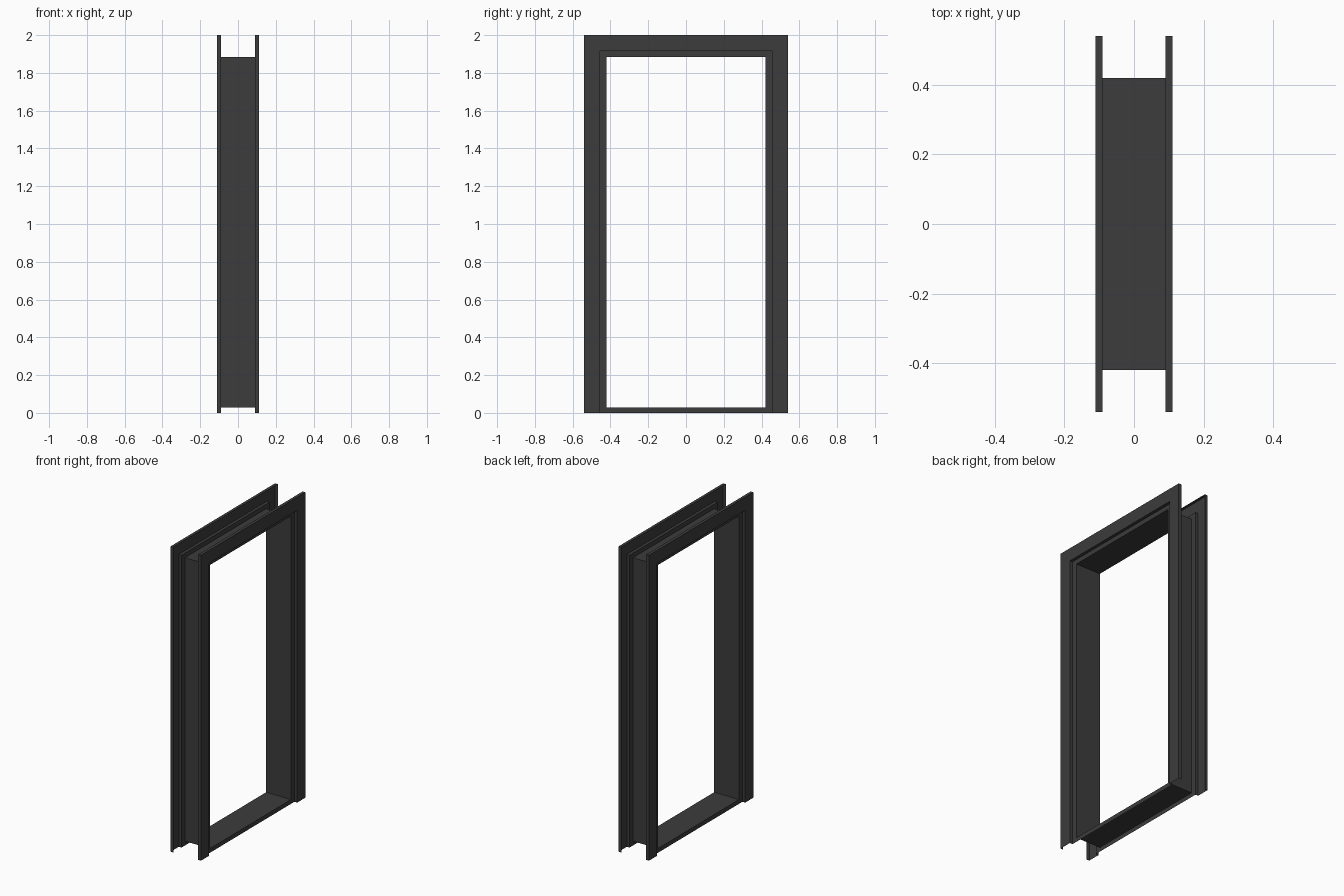
import bpy

if "Cube" in bpy.data.objects:
    bpy.data.objects.remove(bpy.data.objects["Cube"])

DARK = bpy.data.materials.new("dark_grey")
DARK.diffuse_color = (0.045, 0.045, 0.045, 1)
DARK.use_nodes = True
DARK.node_tree.nodes["Principled BSDF"].inputs["Base Color"].default_value = DARK.diffuse_color

HALF = 0.09        # half depth of the lining
FACE = 0.11        # outer face of the casing
OPEN_Y, SILL_Z, HEAD_Z = 0.42, 0.028, 1.885


def sheet(name, verts, faces):
    mesh = bpy.data.meshes.new(name)
    mesh.from_pydata(verts, [], faces)
    mesh.materials.append(DARK)
    obj = bpy.data.objects.new(name, mesh)
    bpy.context.collection.objects.link(obj)
    return obj


def skin(rows, closed, flip):
    """Bridge consecutive rows of points with quads."""
    n = len(rows[0])
    verts = [p for row in rows for p in row]
    faces = []
    for r in range(len(rows) - 1):
        for i in range(n if closed else n - 1):
            j = (i + 1) % n
            f = [r * n + i, r * n + j, (r + 1) * n + j, (r + 1) * n + i]
            faces.append(f[::-1] if flip else f)
    return verts, faces


# Lining: thin four-sided tube around the opening
corners = [(-OPEN_Y, SILL_Z), (-OPEN_Y, HEAD_Z), (OPEN_Y, HEAD_Z), (OPEN_Y, SILL_Z)]
rows = [[(x, y, z) for y, z in corners] for x in (-HALF, HALF)]
sheet("lining", *skin(rows, True, True))

# Casing profile (depth, half width, top height): flange, step, face, outer return
profile = [(HALF, OPEN_Y, HEAD_Z), (HALF, 0.455, 1.915), (FACE, 0.455, 1.915),
           (FACE, 0.54, 2.0), (HALF, 0.54, 2.0)]

for side, label in ((1, "right"), (-1, "left")):
    # Casing swept up one jamb, across the head and down the other
    rows = [[(side * x, -y, 0), (side * x, -y, top), (side * x, y, top), (side * x, y, 0)]
            for x, y, top in profile]
    sheet("casing_" + label, *skin(rows, False, side < 0))

    # Sill flange below the opening
    x = side * HALF
    quad = [(x, -OPEN_Y, 0), (x, OPEN_Y, 0), (x, OPEN_Y, SILL_Z), (x, -OPEN_Y, SILL_Z)]
    sheet("sill_flange_" + label, quad, [(0, 1, 2, 3) if side > 0 else (3, 2, 1, 0)])
